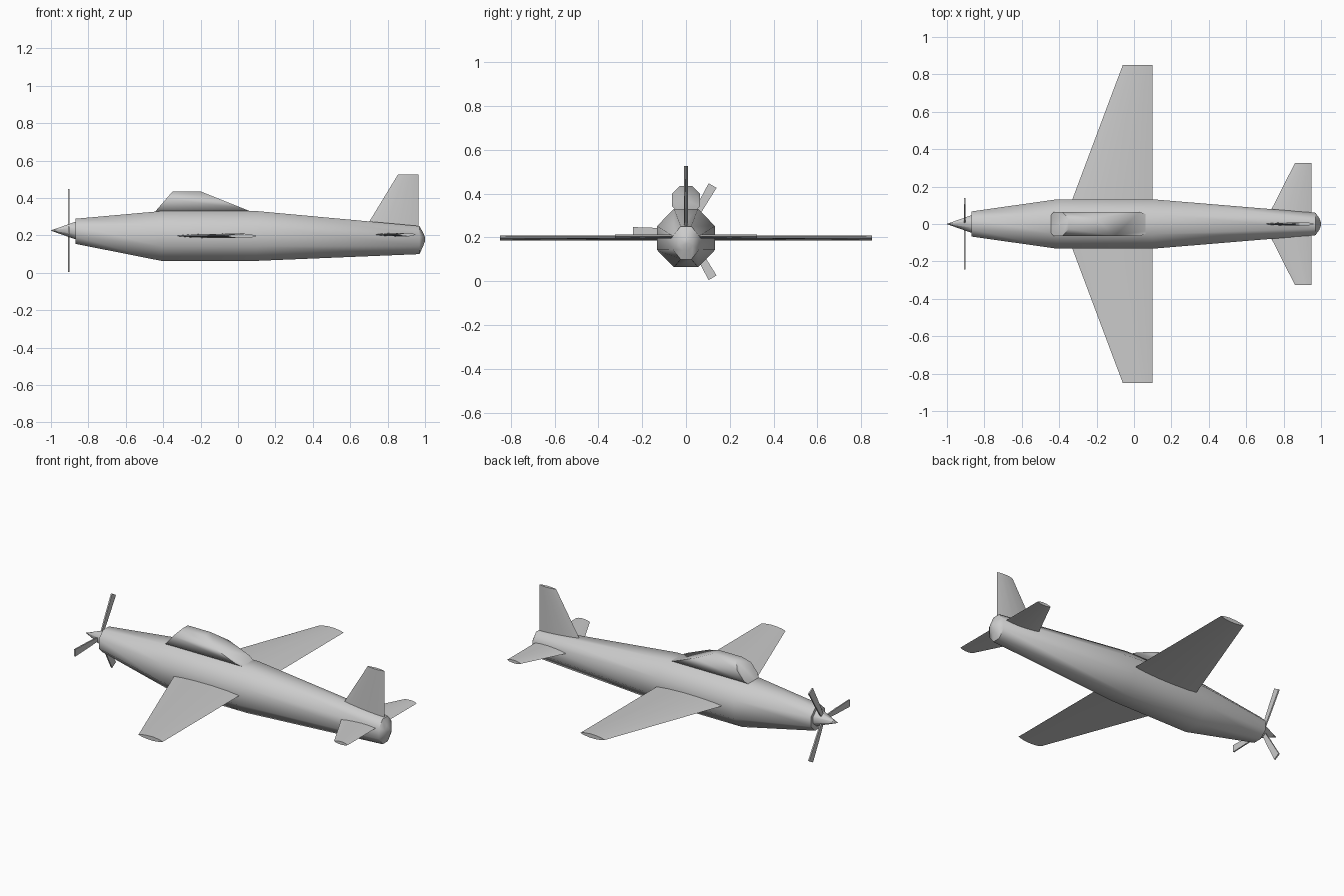
import bpy, bmesh
from math import sin, cos, pi, radians
from mathutils import Vector, Matrix

cube = bpy.data.objects.get("Cube")
if cube:
    bpy.data.objects.remove(cube)

grey = bpy.data.materials.new("light_grey")
grey.use_nodes = True
grey.diffuse_color = (0.6, 0.6, 0.6, 1)
grey.node_tree.nodes["Principled BSDF"].inputs["Base Color"].default_value = (0.6, 0.6, 0.6, 1)


def loft(name, rings, angle=50):
    """Skin a list of equal-length point rings and cap both ends."""
    bm = bmesh.new()
    loops = [[bm.verts.new(p) for p in ring] for ring in rings]
    n = len(loops[0])
    for a, b in zip(loops, loops[1:]):
        for i in range(n):
            j = (i + 1) % n
            bm.faces.new((a[i], a[j], b[j], b[i]))
    bm.faces.new(loops[0])
    bm.faces.new(loops[-1])
    bmesh.ops.recalc_face_normals(bm, faces=bm.faces)
    mesh = bpy.data.meshes.new(name)
    bm.to_mesh(mesh)
    bm.free()
    mesh.materials.append(grey)
    obj = bpy.data.objects.new(name, mesh)
    bpy.context.collection.objects.link(obj)
    bpy.ops.object.select_all(action='DESELECT')
    obj.select_set(True)
    bpy.context.view_layer.objects.active = obj
    bpy.ops.object.shade_smooth_by_angle(angle=radians(angle))
    return obj


def octagon(x, z, half_width, half_height):
    """Flat-topped octagon across the x axis."""
    k = 1 / cos(pi / 8)
    angles = [pi / 8 + i * pi / 4 for i in range(8)]
    return [Vector((x, half_width * k * cos(a), z + half_height * k * sin(a))) for a in angles]


def foil(front, back, half):
    """Lens section as (x, thickness offset) pairs."""
    c = back - front
    upper = [(front + c * f, half * t) for f, t in ((0.12, 0.5), (0.35, 0.9), (0.6, 1), (0.85, 0.6))]
    lower = [(x, -t) for x, t in reversed(upper)]
    return [(front, 0)] + upper + [(back, 0)] + lower


# Fuselage with a blunt tail cap
loft("fuselage", [octagon(*s) for s in (
    (-0.87, 0.222, 0.067, 0.067), (-0.41, 0.197, 0.132, 0.133),
    (0.1, 0.197, 0.132, 0.133), (0.97, 0.175, 0.06, 0.075),
    (0.99, 0.178, 0.032, 0.036), (1.0, 0.18, 0.008, 0.01))], 50)

# Canopy: octagonal tube with sloping ends
def canopy_end(x_top, slope):
    ring = octagon(0, 0.37, 0.065, 0.065)
    for p in ring:
        p.x = x_top + slope * (0.435 - p.z)
    return ring

loft("canopy", [canopy_end(-0.35, -0.86), canopy_end(-0.2, 2.5)], 50)

# Wings and tailplanes, mirrored left and right
for side, label in ((1, "left"), (-1, "right")):
    for part, z, tip_y, root_x, tip_x, back, half in (
            ("wing", 0.197, 0.85, -0.379, -0.06, 0.1, 0.012),
            ("tailplane", 0.204, 0.325, 0.695, 0.86, 0.95, 0.009)):
        loft(f"{label}_{part}", [
            [(x, side * y, z + t) for x, t in foil(front, back, half)]
            for y, front in ((0, root_x), (tip_y, tip_x))])

# Upright fin
loft("fin", [[(x, t, z) for x, t in foil(front, 0.965, 0.009)]
             for z, front in ((0.2, 0.657), (0.525, 0.855))])

# Spinner
HUB = Vector((-0.905, 0, 0.226))
loft("spinner", [octagon(-0.86, HUB.z, 0.05, 0.05), octagon(-1.0, HUB.z, 0.001, 0.001)], 50)

# Propeller blades, widening towards the tip
for i in range(3):
    turn = Matrix.Rotation(radians(120 * i + 180), 3, 'X')
    rings = []
    for r, w in ((0.015, 0.01), (0.1, 0.016), (0.243, 0.021)):
        corners = ((-0.004, -w), (0.004, -w), (0.004, w), (-0.004, w))
        rings.append([HUB + turn @ Vector((x, r, z)) for x, z in corners])
    loft(f"propeller_blade_{i + 1}", rings, 30)
